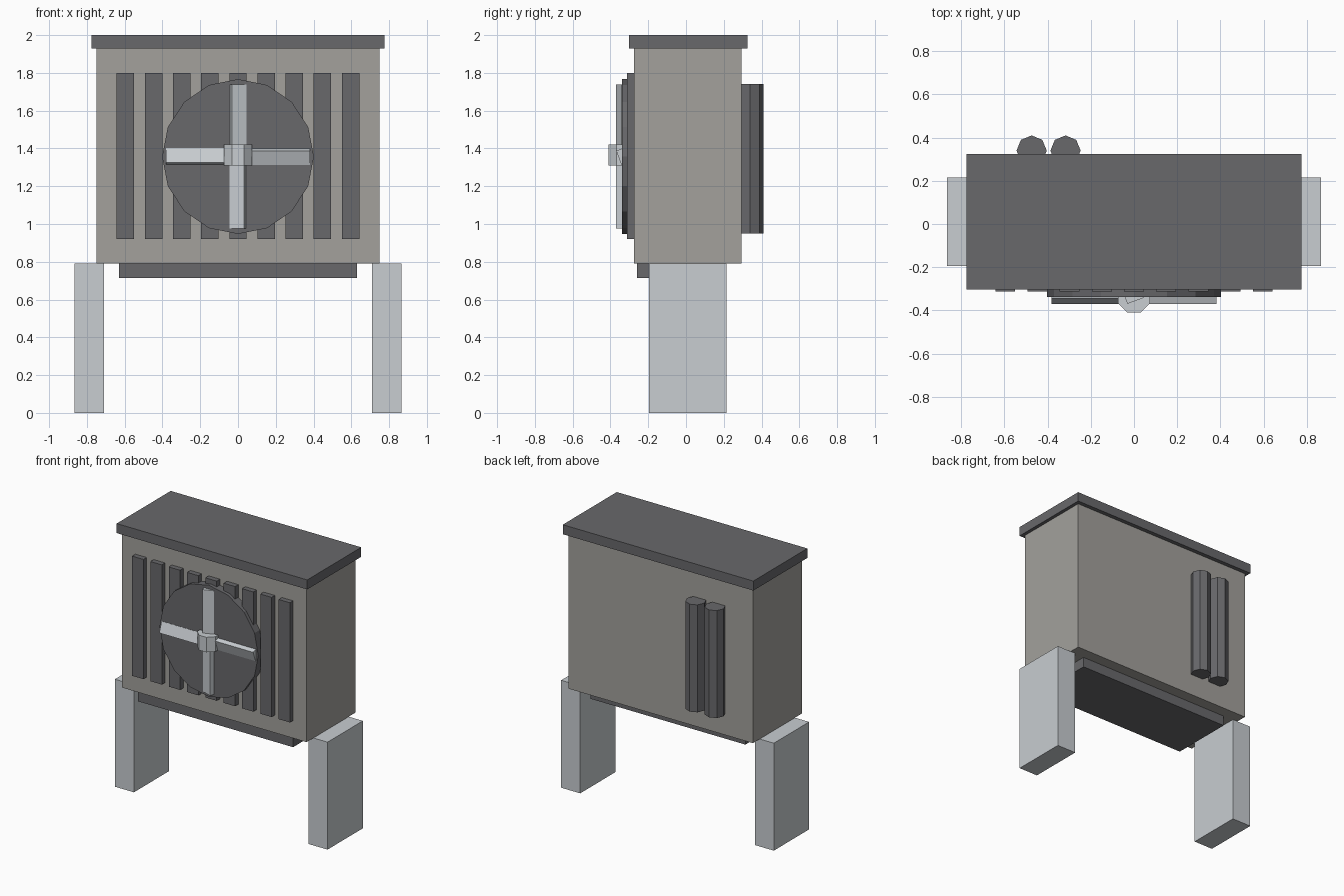
import bpy
from math import pi, radians
from mathutils import Matrix

cube = bpy.data.objects.get("Cube")
if cube:
    bpy.data.objects.remove(cube, do_unlink=True)


def material(name, rgb):
    mat = bpy.data.materials.new(name)
    mat.use_nodes = True
    mat.diffuse_color = (*rgb, 1)
    mat.node_tree.nodes["Principled BSDF"].inputs["Base Color"].default_value = (*rgb, 1)
    return mat


DARK = material("dark grey metal", (0.138, 0.138, 0.147))
CASE = material("warm grey paint", (0.366, 0.356, 0.332))
LIGHT = material("pale grey metal", (0.578, 0.61, 0.638))


def finish(name, mat):
    obj = bpy.context.object
    obj.name = obj.data.name = name
    obj.data.materials.append(mat)
    return obj


def box(name, mat, x, y, z):
    """Box given its (low, high) range on each axis."""
    bpy.ops.mesh.primitive_cube_add(size=1)
    obj = finish(name, mat)
    spans = (x, y, z)
    size = Matrix.Diagonal([hi - lo for lo, hi in spans]).to_4x4()
    obj.data.transform(size)
    obj.location = [(lo + hi) / 2 for lo, hi in spans]
    return obj


def cylinder(name, mat, sides, radius, depth, location, turn=0.0, tilt=0.0):
    bpy.ops.mesh.primitive_cylinder_add(vertices=sides, radius=radius, depth=depth)
    obj = finish(name, mat)
    obj.data.transform(Matrix.Rotation(tilt, 4, 'X') @ Matrix.Rotation(turn, 4, 'Z'))
    obj.location = location
    return obj


# Cabinet with lid and underside tray
box("cabinet", CASE, (-0.75, 0.75), (-0.275, 0.295), (0.79, 1.93))
box("lid", DARK, (-0.775, 0.775), (-0.303, 0.325), (1.93, 2.0))
box("bottom_tray", DARK, (-0.63, 0.63), (-0.26, 0.21), (0.715, 0.79))

# Legs
for side, x in (("left", (0.71, 0.865)), ("right", (-0.865, -0.71))):
    box(side + "_leg", LIGHT, x, (-0.195, 0.215), (0, 0.79))

# Front grille slats
for i in range(9):
    x = 0.149 * (i - 4)
    box(f"grille_slat_{i + 1}", DARK, (x - 0.046, x + 0.046), (-0.313, -0.27), (0.92, 1.80))

# Fan plate, hub and four pitched blades
FAN_Z = 1.357
plate = cylinder("fan_plate", DARK, 16, 0.41, 0.06, (0, -0.308, FAN_Z), tilt=pi / 2)
plate.scale.x = 0.98
cylinder("fan_hub", LIGHT, 8, 0.08, 0.11, (0, -0.337, 1.365), turn=pi / 8)
for i in range(4):
    blade = box(f"fan_blade_{i + 1}", LIGHT, (0.03, 0.382), (-0.02, 0.02), (-0.04, 0.04))
    offset = Matrix.Translation(blade.location)
    pitch = Matrix.Rotation(radians(20), 4, 'X')
    around = Matrix.Rotation(-i * pi / 2, 4, 'Y')
    blade.data.transform(around @ pitch @ offset)
    blade.location = (0, -0.337, FAN_Z)

# Rear pipes
for i, x in enumerate((-0.474, -0.317)):
    cylinder(f"rear_pipe_{i + 1}", DARK, 8, 0.07, 0.79, (x, 0.34, 1.345))
